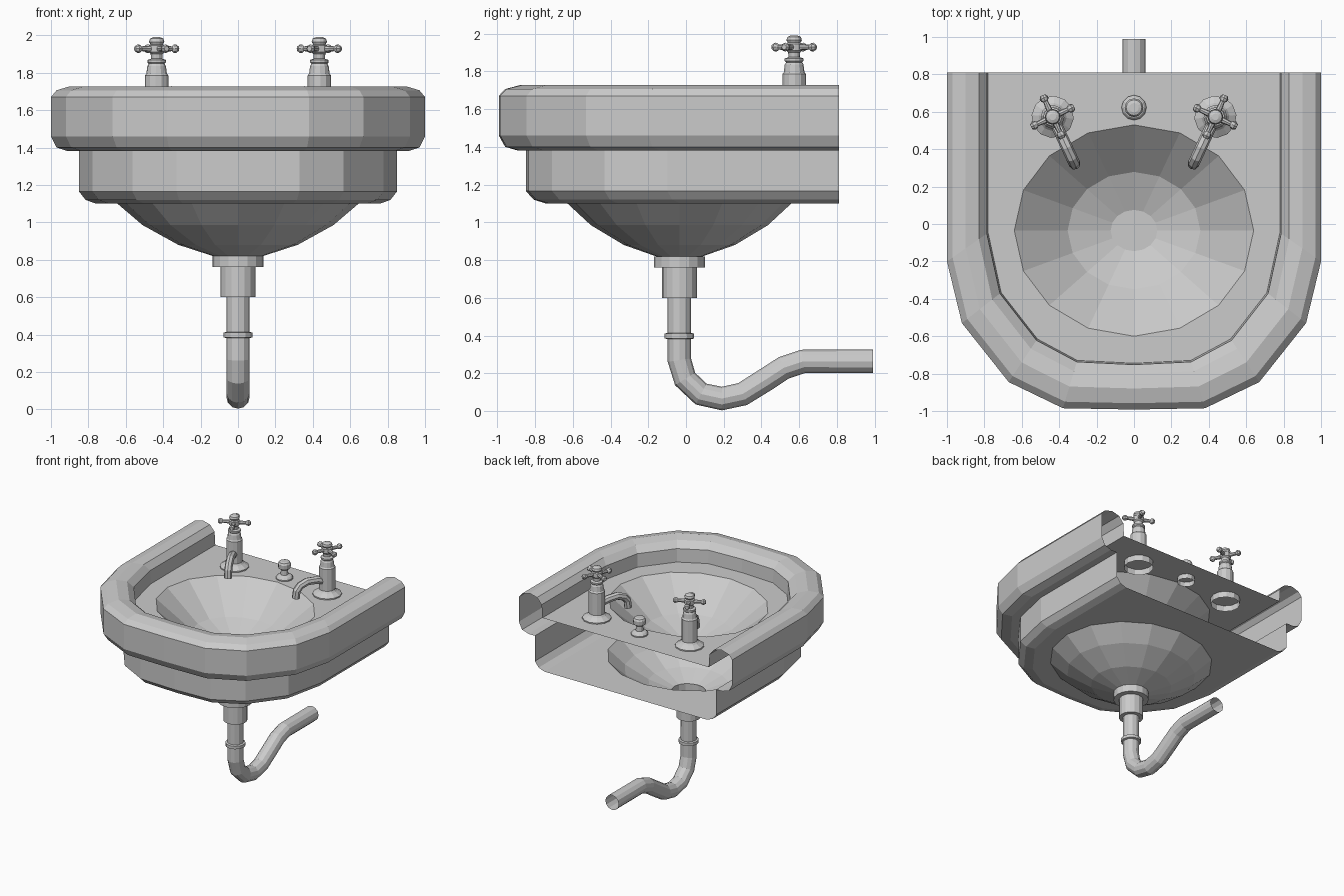
import bpy, bmesh
from math import pi, sin, cos, radians
from mathutils import Matrix, Vector

if "Cube" in bpy.data.objects:
    bpy.data.objects.remove(bpy.data.objects["Cube"])

BACK, DECK, CY = 0.81, 1.55, -0.035


def make(name, bm):
    bmesh.ops.recalc_face_normals(bm, faces=bm.faces[:])
    me = bpy.data.meshes.new(name)
    bm.to_mesh(me)
    bm.free()
    ob = bpy.data.objects.new(name, me)
    bpy.context.collection.objects.link(ob)
    return ob


def skin(bm, rows, closed):
    n = len(rows[0])
    for a, b in zip(rows, rows[1:]):
        for i in range(n if closed else n - 1):
            j = (i + 1) % n
            bm.faces.new((a[i], a[j], b[j], b[i]))


def ring(r, z, sides, sy=1.0):
    return [Vector((r * cos(2 * pi * i / sides), r * sy * sin(2 * pi * i / sides), z)) for i in range(sides)]


def lathe(name, profile, sides, mat, sy=1.0, cap=False):
    """Spin (radius, height) points about the local z axis."""
    bm = bmesh.new()
    rows = [[bm.verts.new(mat @ p) for p in ring(r, z, sides, sy)] for r, z in profile]
    skin(bm, rows, True)
    if cap:
        bm.faces.new(rows[-1])
    return make(name, bm)


def plate(name, outline, hole):
    """Flat sheet with one opening."""
    bm = bmesh.new()
    edges = []
    for loop in (outline, hole):
        vs = [bm.verts.new(p) for p in loop]
        edges += [bm.edges.new((vs[i - 1], vs[i])) for i in range(len(vs))]
    bmesh.ops.triangle_fill(bm, use_beauty=True, use_dissolve=False, edges=edges, normal=(0, 0, 1))
    make(name, bm)


def tube(name, pts, radius, res, caps=False):
    cu = bpy.data.curves.new(name, 'CURVE')
    cu.dimensions = '3D'
    cu.bevel_depth, cu.bevel_resolution, cu.use_fill_caps = radius, res, caps
    sp = cu.splines.new('POLY')
    sp.points.add(len(pts) - 1)
    for p, c in zip(sp.points, pts):
        p.co = (*c, 1)
    ob = bpy.data.objects.new(name, cu)
    bpy.context.collection.objects.link(ob)
    bpy.ops.object.select_all(action='DESELECT')
    ob.select_set(True)
    bpy.context.view_layer.objects.active = ob
    bpy.ops.object.convert(target='MESH')
    bpy.ops.object.shade_flat()


# U-shaped plan: matching outer and inner points for the right half, back to front
outer = [(1, BACK), (1, -0.2), (0.92, -0.53), (0.67, -0.845), (0.38, -0.985), (0, -0.992)]
inner = [(0.785, BACK), (0.785, -0.05), (0.715, -0.37), (0.52, -0.62), (0.305, -0.735), (0, -0.75)]


def plan(d, z, k=1.0):
    """Outline inset by d; k stretches the front part."""
    t = d / 0.215
    half = [(a[0] + (b[0] - a[0]) * t, a[1] + (b[1] - a[1]) * t) for a, b in zip(outer, inner)]
    half = [(x, y * k if y < 0 else y) for x, y in half]
    return [(x, y, z) for x, y in half] + [(-x, y, z) for x, y in half[-2::-1]]


# Rolled rim and apron, open at the back
prof = [(0.22, DECK), (0.213, 1.66), (0.17, 1.71), (0.1, 1.727), (0.03, 1.706), (0, 1.67), (0, 1.46),
        (0.03, 1.40), (0.09, 1.38), (0.15, 1.38, 1.03), (0.15, 1.165, 1.03), (0.185, 1.12, 1.03),
        (0.24, 1.10, 1.03)]
bm = bmesh.new()
rows = [[bm.verts.new(p) for p in plan(*q)] for q in prof]
skin(bm, rows, False)
make("basin_rim", bm)

# Deck and underside plate, each with a bowl opening
at = Matrix.Translation((0, CY, 0))
plate("basin_deck", plan(0.22, DECK), [at @ p for p in ring(0.64, DECK, 16, 0.883)])
plate("basin_underside", plan(0.24, 1.10, 1.03), [at @ p for p in ring(0.645, 1.10, 16, 0.92)])

# Shallow inner bowl and outer bowl underside
lathe("inner_bowl", [(0.64, DECK), (0.355, 1.32), (0.125, 1.24)], 16, at, 0.883, True)
lathe("outer_bowl", [(0.645, 1.10), (0.51, 0.985), (0.32, 0.88), (0.135, 0.82)], 16, at, 0.92)

# Drain fitting, trap pipe and collar
lathe("drain_fitting", [(0.135, 0.82), (0.135, 0.76), (0.093, 0.76), (0.093, 0.60), (0.06, 0.60)], 16, at)
lathe("pipe_collar", [(0.06, 0.415), (0.078, 0.41), (0.078, 0.385), (0.06, 0.38)], 12, at)
path = [(CY, 0.61), (CY, 0.27), (-0.005, 0.17), (0.08, 0.09), (0.19, 0.066), (0.3, 0.09),
        (0.42, 0.165), (0.52, 0.23), (0.62, 0.263), (0.99, 0.263)]
tube("trap_pipe", [(0, y, z) for y, z in path], 0.0625, 4)

# Plug knob on the deck
lathe("plug_knob", [(0.067, 1.51), (0.067, 1.56), (0.055, 1.575), (0.03, 1.585), (0.027, 1.625), (0.048, 1.64),
                    (0.05, 1.675), (0.042, 1.69), (0.025, 1.695)], 12, Matrix.Translation((0, 0.622, 0)), 1, True)

# Pair of taps, each turned so its spout points into the bowl
body = [(0.113, 1.50), (0.113, 1.56), (0.075, 1.585), (0.063, 1.60), (0.063, 1.785), (0.055, 1.795),
        (0.05, 1.835), (0.043, 1.848), (0.05, 1.855), (0.05, 1.868), (0.03, 1.875), (0.032, 1.90),
        (0.042, 1.91), (0.042, 1.945), (0.034, 1.952), (0.041, 1.965), (0.036, 1.982), (0.018, 1.99)]
arm = [(0.017, 0.03), (0.013, 0.09), (0.021, 0.098), (0.024, 0.112), (0.014, 0.127)]
for side, label in ((-1, "left"), (1, "right")):
    turn = radians(-65 if side < 0 else -115)
    base = Matrix.Translation((side * 0.435, 0.573, 0)) @ Matrix.Rotation(turn, 4, 'Z')
    lathe(label + "_tap_body", body, 12, base, 1, True)
    for k in range(4):
        m = (base @ Matrix.Translation((0, 0, 1.928)) @ Matrix.Rotation(k * pi / 2, 4, 'Z')
             @ Matrix.Rotation(pi / 2, 4, 'Y'))
        lathe(f"{label}_tap_handle_arm_{k + 1}", arm, 8, m, 1, True)
    spout = [(0.03, 1.67), (0.1, 1.69), (0.18, 1.697), (0.24, 1.675), (0.27, 1.64), (0.278, 1.58)]
    tube(label + "_tap_spout", [base @ Vector((r, 0, z)) for r, z in spout], 0.031, 2, True)
